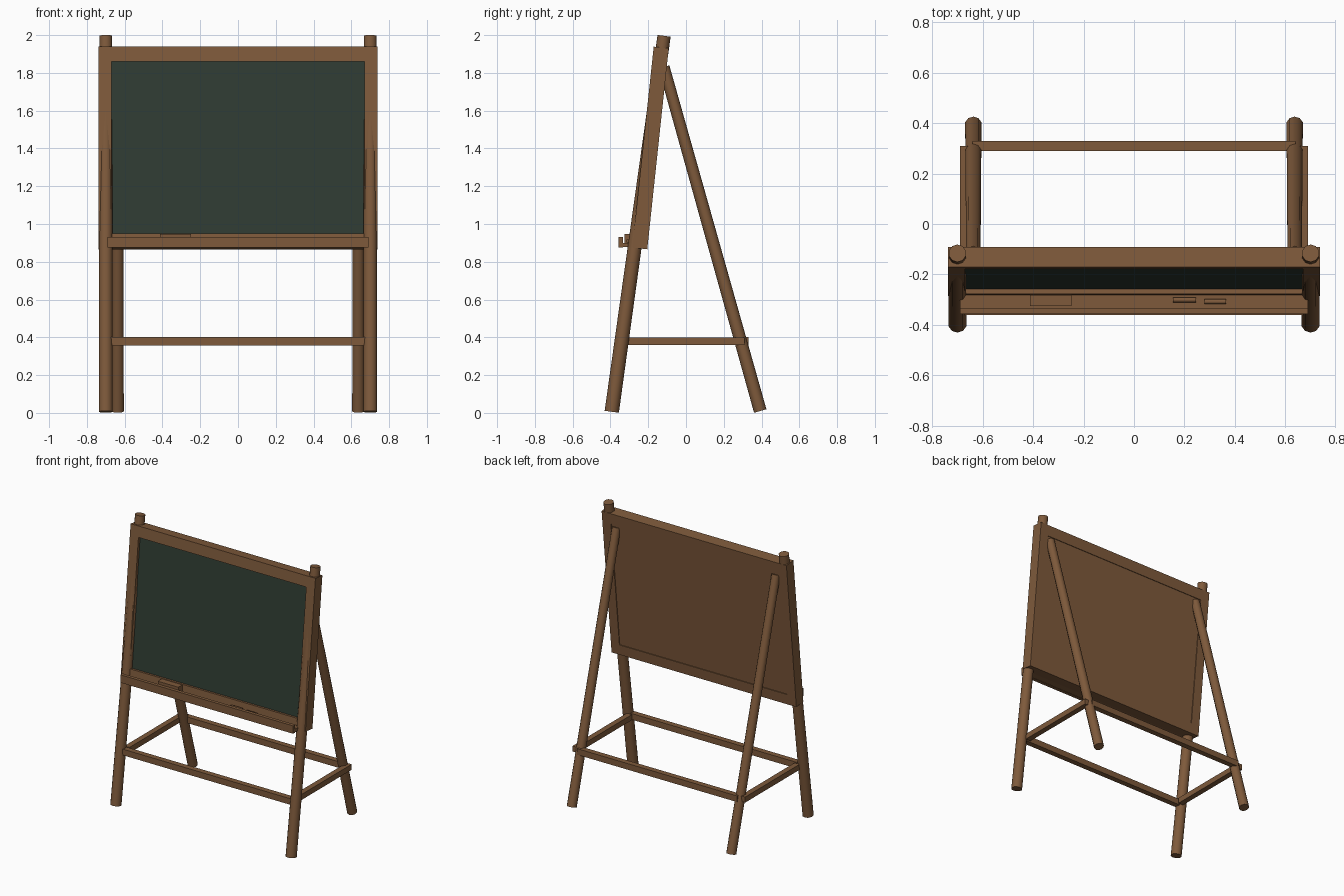
import bpy, bmesh, math
from mathutils import Vector, Matrix

if "Cube" in bpy.data.objects:
    bpy.data.objects.remove(bpy.data.objects["Cube"])


def material(name, rgb):
    m = bpy.data.materials.new(name)
    m.diffuse_color = (*rgb, 1)
    m.use_nodes = True
    m.node_tree.nodes["Principled BSDF"].inputs["Base Color"].default_value = m.diffuse_color
    return m


WOOD = material("brown wood", (0.21, 0.102, 0.044))
GREEN = material("dark green slate", (0.028, 0.044, 0.032))


def finish(name, bm, matrix=Matrix()):
    me = bpy.data.meshes.new(name)
    bm.to_mesh(me)
    bm.free()
    me.transform(matrix)
    me.materials.append(WOOD)
    ob = bpy.data.objects.new(name, me)
    bpy.context.collection.objects.link(ob)
    return ob


def box(name, lo, hi, matrix=Matrix()):
    lo, hi = Vector(lo), Vector(hi)
    bm = bmesh.new()
    bmesh.ops.create_cube(bm, size=1)
    bmesh.ops.scale(bm, vec=hi - lo, verts=bm.verts)
    bmesh.ops.translate(bm, vec=(lo + hi) / 2, verts=bm.verts)
    return finish(name, bm, matrix)


def pole(name, a, b, r1, r2, sides=10):
    a, b = Vector(a), Vector(b)
    d = b - a
    bm = bmesh.new()
    bmesh.ops.create_cone(bm, cap_ends=True, segments=sides, radius1=r1, radius2=r2, depth=d.length)
    m = Matrix.Translation((a + b) / 2) @ d.to_track_quat('Z', 'Y').to_matrix().to_4x4()
    ob = finish(name, bm, m)
    ob.data.shade_smooth()
    bpy.context.view_layer.objects.active = ob
    ob.select_set(True)
    bpy.ops.object.shade_smooth_by_angle(angle=math.radians(46))
    ob.select_set(False)
    return ob


# leaning board frame, built upright in local space then tilted back
TILT = Matrix.Translation((0, -0.188, 1.4025)) @ Matrix.Rotation(math.radians(-6.1), 4, 'X')
H, T = 0.535, 0.04
box("frame_top_rail", (-0.67, -T, H - 0.078), (0.67, T, H), TILT)
box("frame_bottom_rail", (-0.67, -T, -H), (0.67, T, -H + 0.075), TILT)

# slate panel: green front, wooden back
board = box("board_panel", (-0.672, -0.02, -H + 0.073), (0.672, T - 0.005, H - 0.076), TILT)
board.data.materials.append(GREEN)
for p in board.data.polygons:
    p.material_index = 1 if p.normal.y < -0.5 else 0

# parts on both sides
for s, side in ((-1, "left"), (1, "right")):
    x = sorted((s * 0.67, s * 0.738))
    box("frame_stile_" + side, (x[0], -T, -H), (x[1], T, H), TILT)
    pole("front_leg_" + side, (s * 0.7, -0.393, 0.006), (s * 0.7, -0.116, 1.996), 0.038, 0.035)
    pole("rear_leg_" + side, (s * 0.637, 0.393, 0.01), (s * 0.637, -0.117, 1.832), 0.034, 0.030)
    x = sorted((s * 0.65, s * 0.69))
    box("side_stretcher_" + side, (x[0], -0.31, 0.36), (x[1], 0.31, 0.40))

# cross stretchers
box("front_stretcher", (-0.69, -0.36, 0.358), (0.69, -0.32, 0.402))
box("rear_stretcher", (-0.64, 0.29, 0.358), (0.64, 0.33, 0.402))

# chalk tray with lip
box("tray_base", (-0.69, -0.345, 0.877), (0.69, -0.26, 0.90))
box("tray_lip", (-0.69, -0.357, 0.875), (0.69, -0.333, 0.932))

# eraser and chalk
box("eraser", (-0.412, -0.326, 0.90), (-0.248, -0.281, 0.948))
for i, (x0, x1, y) in enumerate(((0.155, 0.246, -0.301), (0.28, 0.365, -0.308))):
    pole("chalk_%d" % (i + 1), (x0, y, 0.91), (x1, y, 0.91), 0.01, 0.01, 8)
